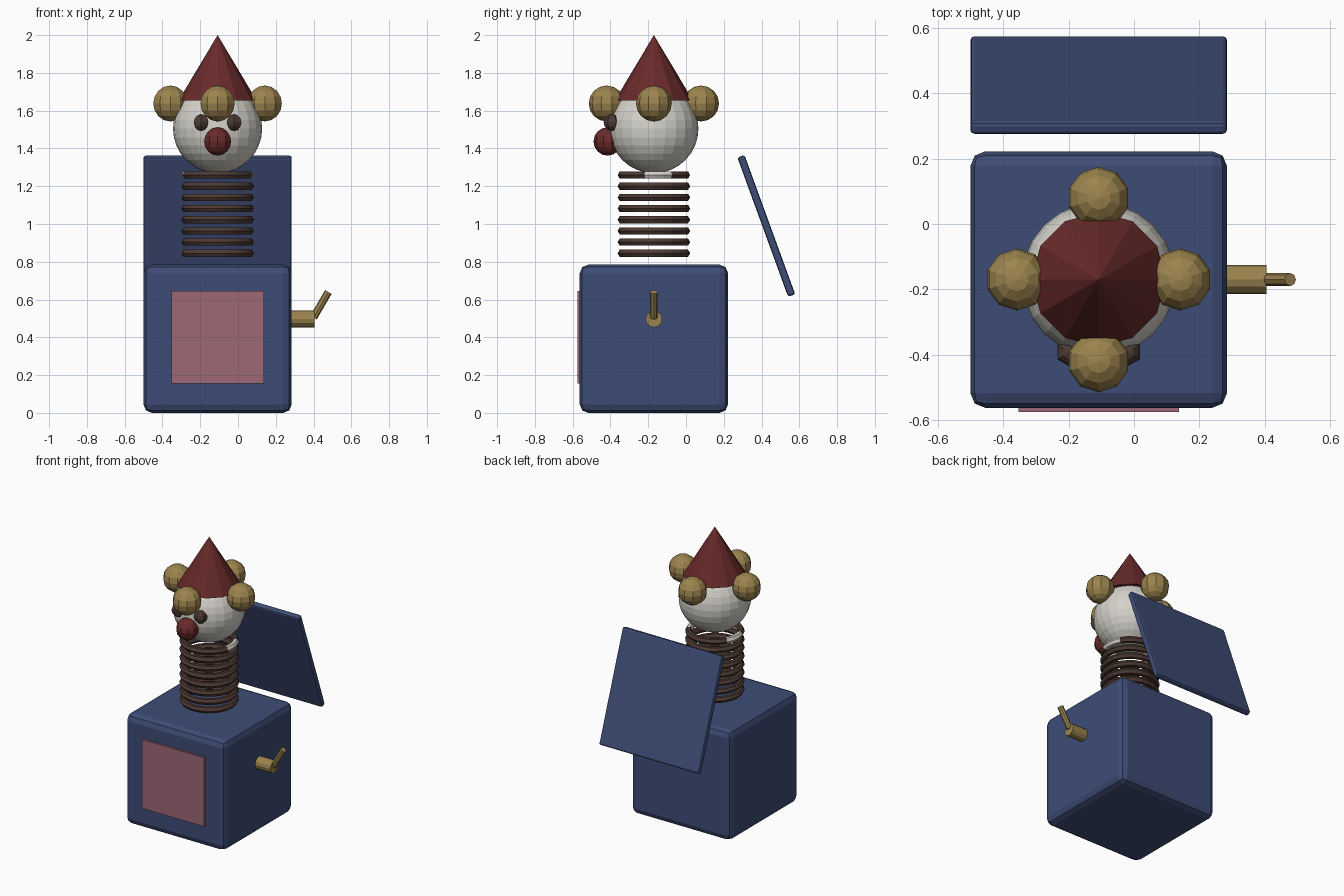
import bpy, math
from mathutils import Vector

if "Cube" in bpy.data.objects:
    bpy.data.objects.remove(bpy.data.objects["Cube"], do_unlink=True)

CX, CY = -0.108, -0.17   # axis of the box, spring and head
SIZE = 0.785


def material(name, rgb):
    m = bpy.data.materials.new(name)
    m.use_nodes = True
    m.diffuse_color = (*rgb, 1)
    bsdf = next(n for n in m.node_tree.nodes if n.type == "BSDF_PRINCIPLED")
    bsdf.inputs["Base Color"].default_value = (*rgb, 1)
    return m


blue = material("navy_blue", (0.048, 0.073, 0.18))
pink = material("dusty_pink", (0.34, 0.14, 0.18))
red = material("dark_red", (0.14, 0.023, 0.023))
gold = material("old_gold", (0.33, 0.23, 0.075))
white = material("off_white", (0.66, 0.64, 0.59))
brown = material("dark_brown", (0.075, 0.042, 0.033))


def finish(name, mat):
    ob = bpy.context.object
    ob.name = name
    ob.data.materials.append(mat)
    return ob


def block(name, mat, loc, size, bevel=0, tilt=0):
    bpy.ops.mesh.primitive_cube_add(size=1, location=loc, rotation=(tilt, 0, 0))
    ob = finish(name, mat)
    ob.scale = size
    bpy.ops.object.transform_apply(location=False, rotation=False, scale=True)
    if bevel:
        mod = ob.modifiers.new("rounded_edges", "BEVEL")
        mod.width, mod.segments = bevel, 2
    return ob


def ball(name, mat, loc, radius, segments, rings):
    bpy.ops.mesh.primitive_uv_sphere_add(
        segments=segments, ring_count=rings, radius=radius, location=loc)
    return finish(name, mat)


def rod(name, mat, start, end, radius, sides):
    a, b = Vector(start), Vector(end)
    bpy.ops.mesh.primitive_cylinder_add(
        vertices=sides, radius=radius, depth=(b - a).length, location=(a + b) / 2,
        rotation=(b - a).to_track_quat("Z", "Y").to_euler())
    return finish(name, mat)


# Box, front panel and open lid
block("box", blue, (CX, CY, SIZE / 2), (SIZE, SIZE, SIZE), 0.045)
block("front_panel", pink, (CX, CY - SIZE / 2 - 0.004, 0.4), (0.49, 0.018, 0.49))
block("lid", blue, (CX, 0.425, 0.99), (SIZE, SIZE, 0.04), 0.012, math.radians(-70))

# Crank on the left side
rod("crank_axle", gold, (0.26, CY, 0.497), (0.405, CY, 0.497), 0.044, 12)
rod("crank_handle", gold, (0.4, CY, 0.505), (0.478, CY, 0.64), 0.02, 8)

# Stack of spring rings
for i in range(8):
    bpy.ops.mesh.primitive_torus_add(
        major_segments=24, minor_segments=6, major_radius=0.17, minor_radius=0.022,
        location=(CX, CY, 0.845 + i * 0.0592))
    ring = finish(f"spring_ring_{i + 1}", brown)

# Pale patches on both sides of the top ring
ring.data.materials.append(white)
for face in ring.data.polygons:
    if abs(face.center.x) > 0.14 and -0.03 < face.center.y < 0.08:
        face.material_index = 1

# Head, eyes and nose
ball("head", white, (CX, CY, 1.505), 0.236, 24, 16)
for side, sx in (("left", 1), ("right", -1)):
    ball(f"{side}_eye", brown, (CX + sx * 0.088, CY - 0.222, 1.537), 0.044, 6, 6)
ball("nose", red, (CX, CY - 0.245, 1.437), 0.075, 10, 8)

# Hair balls around the hat brim
for i, side in enumerate(("left", "back", "right", "front")):
    a = i * math.pi / 2
    ball(f"{side}_hair_ball", gold,
         (CX + 0.25 * math.cos(a), CY + 0.25 * math.sin(a), 1.638), 0.095, 10, 8)

# Pointed hat
bpy.ops.mesh.primitive_cone_add(
    vertices=12, radius1=0.206, radius2=0, depth=0.345, location=(CX, CY, 1.8275))
finish("hat", red)
